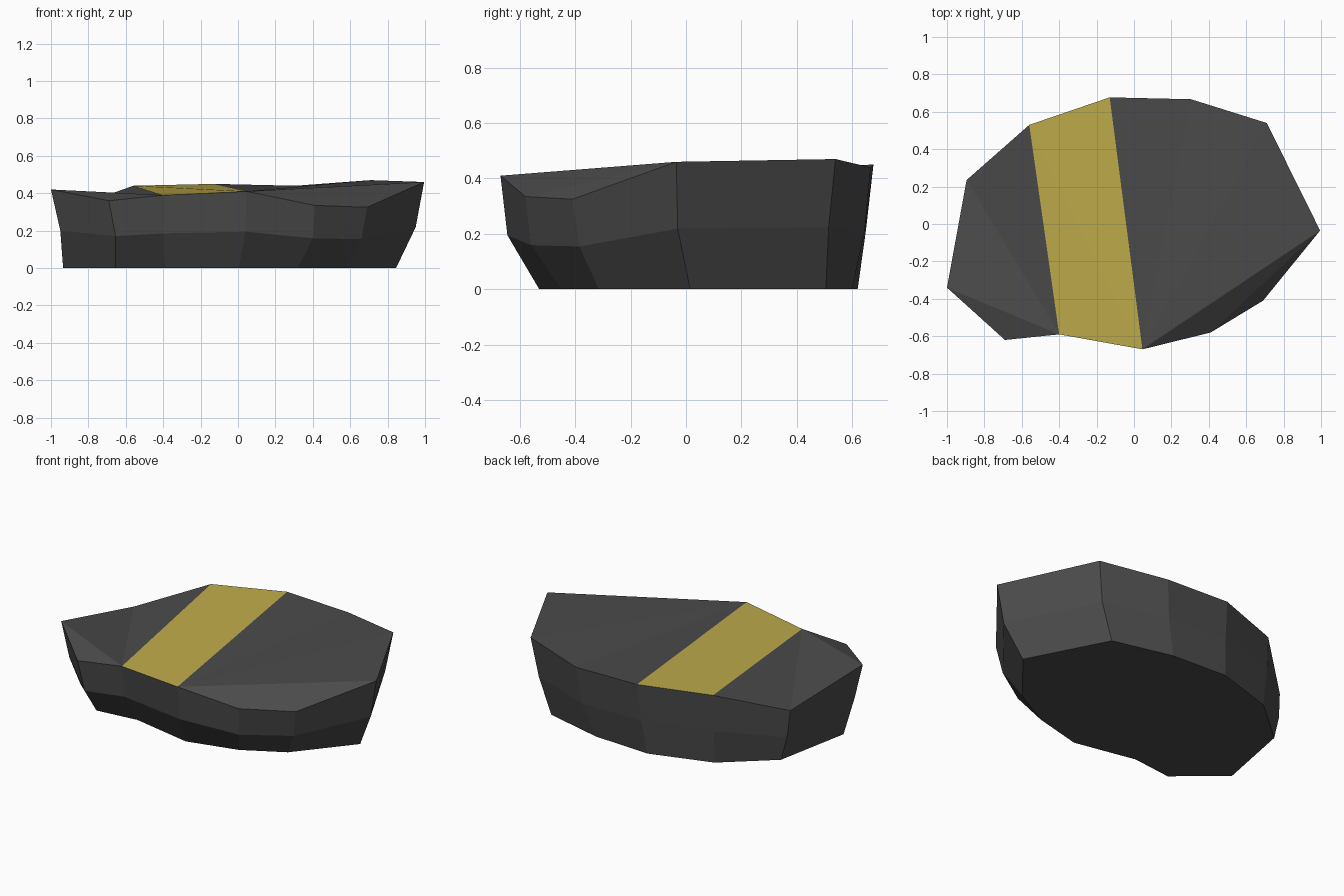
import bpy
import bmesh

# Remove the default cube if present
default = bpy.data.objects.get("Cube")
if default:
    bpy.data.objects.remove(default, do_unlink=True)


def make_material(name, colour):
    mat = bpy.data.materials.new(name)
    mat.use_nodes = True
    mat.diffuse_color = colour
    for node in mat.node_tree.nodes:
        if node.type == "BSDF_PRINCIPLED":
            node.inputs["Base Color"].default_value = colour
            node.inputs["Roughness"].default_value = 0.9
    return mat


dark_stone = make_material("dark stone", (0.07, 0.07, 0.07, 1))
yellow_band = make_material("yellow band", (0.52, 0.41, 0.07, 1))

# Outlines of the slab, counter-clockwise from the right-hand corner
RIM = [(.995, -.035), (.71, .54), (.305, .667), (-.13, .677), (-.56, .53), (-.895, .235),
       (-1, -.34), (-.69, -.62), (-.4, -.59), (.045, -.67), (.41, -.58), (.69, -.41)]
RIM_HEIGHT = [.46, .47, .44, .45, .44, .32, .42, .36, .39, .41, .335, .325]
WAIST = [(.95, -.03), (.67, .515), (.28, .645), (-.14, .65), (-.56, .52), (-.88, .245),
         (-.95, -.33), (-.655, -.6), (-.4, -.56), (.04, -.645), (.4, -.56), (.66, -.385)]
FOOT = [(.845, .015), (.59, .505), (.21, .6), (-.165, .62), (-.55, .5), (-.84, .25),
        (-.935, -.24), (-.655, -.48), (-.39, -.45), (.005, -.53), (.32, -.45), (.57, -.315)]
WAIST_RATIO = .475

bm = bmesh.new()


def add_ring(outline, ratio):
    return [bm.verts.new((x, y, h * ratio)) for (x, y), h in zip(outline, RIM_HEIGHT)]


def bridge(lower, upper):
    count = len(lower)
    for i in range(count):
        j = (i + 1) % count
        bm.faces.new((lower[i], lower[j], upper[j], upper[i]))


# Faceted sides and flat underside
foot = add_ring(FOOT, 0)
waist = add_ring(WAIST, WAIST_RATIO)
rim = add_ring(RIM, 1)
bridge(foot, waist)
bridge(waist, rim)
bm.faces.new(reversed(foot))


def fan(centre, others, material=0):
    for a, b in zip(others, others[1:]):
        face = bm.faces.new((rim[centre], rim[a], rim[b]))
        face.material_index = material


# Top surface: stone fans either side of the painted band
fan(9, [0, 1, 2, 3])
fan(9, [3, 4, 8], material=1)
fan(8, [4, 5, 6, 7])
fan(0, [9, 10, 11])

bmesh.ops.recalc_face_normals(bm, faces=bm.faces)
mesh = bpy.data.meshes.new("rock_slab")
bm.to_mesh(mesh)
bm.free()
mesh.materials.append(dark_stone)
mesh.materials.append(yellow_band)
rock = bpy.data.objects.new("rock_slab", mesh)
bpy.context.collection.objects.link(rock)
